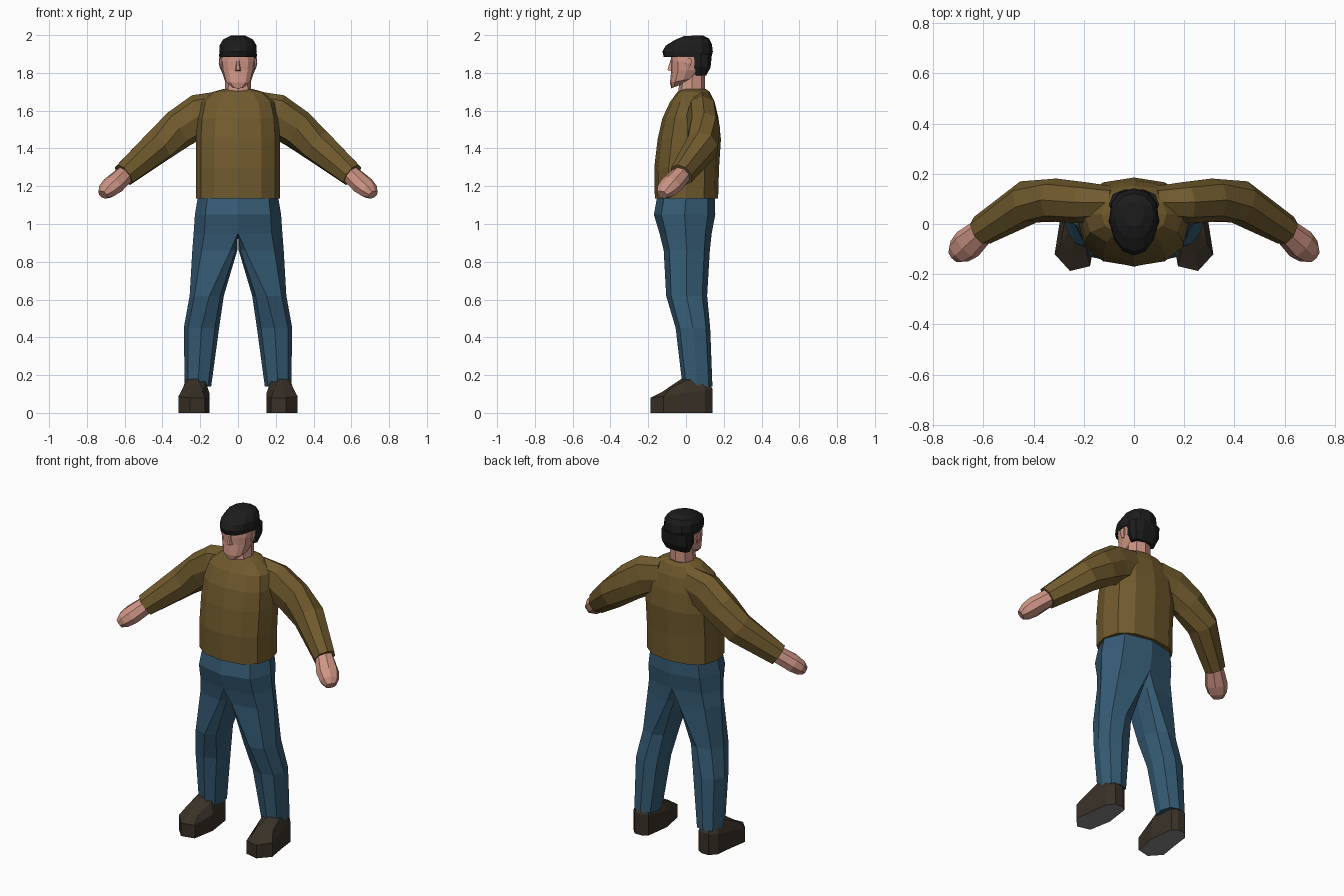
import bpy, bmesh, math
from mathutils import Vector

if "Cube" in bpy.data.objects:
    bpy.data.objects.remove(bpy.data.objects["Cube"])


def material(name, rgb):
    m = bpy.data.materials.new(name)
    m.diffuse_color = (*rgb, 1)
    m.use_nodes = True
    m.node_tree.nodes["Principled BSDF"].inputs["Base Color"].default_value = m.diffuse_color
    return m


SKIN = material("skin", (0.62, 0.30, 0.235))
JUMPER = material("olive_brown", (0.165, 0.104, 0.027))
DENIM = material("denim_blue", (0.036, 0.105, 0.175))
SHOE = material("dark_brown_leather", (0.040, 0.030, 0.020))
SOLE = material("grey_sole", (0.25, 0.25, 0.25))
HAIR = material("black_hair", (0.012, 0.012, 0.012))


def loft(name, rings, mat, mirror=False):
    """Skin a list of equal-length point rings and cap both ends."""
    bm = bmesh.new()
    loops = [[bm.verts.new(p) for p in r] for r in rings]
    n = len(loops[0])
    for a, b in zip(loops, loops[1:]):
        for i in range(n):
            j = (i + 1) % n
            bm.faces.new((a[i], a[j], b[j], b[i]))
    bm.faces.new(loops[0][::-1])
    bm.faces.new(loops[-1])
    bmesh.ops.recalc_face_normals(bm, faces=bm.faces)
    me = bpy.data.meshes.new(name)
    bm.to_mesh(me)
    bm.free()
    me.materials.append(mat)
    ob = bpy.data.objects.new(name, me)
    bpy.context.collection.objects.link(ob)
    if mirror:
        ob.modifiers.new("mirror", 'MIRROR').use_clip = False
    return ob


def power(v, e):
    return math.copysign(abs(v) ** e, v) if abs(v) > 1e-6 else 0.0


def flat_ring(z, x0, x1, y0, y1, n=12, e=0.85, d=0.0, tilt=0.0):
    """Horizontal rounded ring; d flattens the x0 side, tilt lifts the back."""
    pts = []
    for i in range(n):
        t = 2 * math.pi * i / n
        c, s = power(math.cos(t), e), power(math.sin(t), e)
        x = (1 - d) * ((x0 + x1) / 2 + (x1 - x0) / 2 * c) + d * (x0 + (x1 - x0) * max(0, c))
        pts.append((x, (y0 + y1) / 2 + (y1 - y0) / 2 * s, z + tilt * s))
    return pts


def tube(stations, n=8, e=0.9):
    """Rings square to a path; each station is (x, y, z, side radius, up radius)."""
    cs = [Vector(s[:3]) for s in stations]
    rings = []
    for i, s in enumerate(stations):
        d = (cs[min(i + 1, len(cs) - 1)] - cs[max(i - 1, 0)]).normalized()
        u = d.cross(Vector((0, 0, 1))).normalized()
        v = u.cross(d)
        rings.append([cs[i] + u * s[3] * power(math.cos(t), e) + v * s[4] * power(math.sin(t), e)
                      for t in (2 * math.pi * k / n for k in range(n))])
    return rings


# Jumper body: z, half width, front y, back y
body = [(1.135, .222, -.165, .170), (1.30, .222, -.168, .175), (1.45, .222, -.150, .185),
        (1.56, .215, -.125, .172), (1.645, .195, -.085, .152), (1.70, .13, -.045, .125),
        (1.715, .075, -.02, .105)]
loft("jumper_body", [flat_ring(z, -w, w, a, b) for z, w, a, b in body], JUMPER)

# Sleeves
loft("sleeves", tube([(.08, .085, 1.60, .065, .105), (.20, .085, 1.575, .082, .115),
                      (.31, .095, 1.505, .086, .105), (.42, .088, 1.415, .088, .092),
                      (.605, -.025, 1.26, .062, .066)]), JUMPER, True)

# Hands
loft("hands", tube([(.585, -.012, 1.275, .048, .048), (.612, -.035, 1.25, .054, .050),
                    (.662, -.080, 1.205, .064, .052), (.695, -.108, 1.175, .054, .044),
                    (.715, -.125, 1.155, .032, .026)], 8), SKIN, True)

# Trouser legs: z, inner x, outer x, front y, back y, flatness of the inner side
legs = [(1.16, 0, .210, -.150, .152, 1), (1.05, 0, .228, -.170, .155, 1),
        (.95, 0, .235, -.140, .136, 1), (.86, .004, .242, -.118, .126, .7),
        (.62, .075, .256, -.105, .112, .15), (.45, .10, .287, -.055, .128, 0),
        (.14, .142, .282, -.018, .140, 0)]
loft("trousers", [flat_ring(z, i, o, a, b, 8, .8, d) for z, i, o, a, b, d in legs], DENIM, True)

# Shoes: one outline, pulled in towards the ankle, with a sloping top
outline = [(.17, .12), (.20, .14), (.25, .14), (.285, .10), (.297, 0), (.316, -.12),
           (.255, -.187), (.175, -.168), (.15, -.03)]


def shoe_ring(shrink, height):
    return [(.225 + (x - .225) * shrink, .03 + (y - .03) * shrink, height(y)) for x, y in outline]


shoes = loft("shoes", [shoe_ring(1, lambda y: 0),
                       shoe_ring(1, lambda y: .08 + .16 * max(0, min(.3, y + .16))),
                       shoe_ring(.72, lambda y: .175 - .34 * max(0, -y)),
                       shoe_ring(.25, lambda y: .18)], SHOE, True)
shoes.data.materials.append(SOLE)
for f in shoes.data.polygons:
    if f.normal.z < -0.9:
        f.material_index = 1

# Neck
loft("neck", [flat_ring(1.67, -.072, .072, -.045, .10, 8, tilt=.01),
              flat_ring(1.80, -.066, .066, -.03, .10, 8)], SKIN)

# Head, chin to brow
head = [(1.730, .036, -.078, -.015, .012), (1.760, .070, -.085, .05, .012),
        (1.815, .088, -.078, .09, 0), (1.86, .093, -.080, .10, 0), (1.92, .088, -.078, .10, 0)]
loft("head", [flat_ring(z, -w, w, a, b, 12, .8, 0, t) for z, w, a, b, t in head], SKIN)

# Nose: a wedge widening downwards
loft("nose", [[(-.02, -.06, 1.805), (.02, -.06, 1.805), (.008, -.098, 1.815), (-.008, -.098, 1.815)],
              [(-.01, -.06, 1.87), (.01, -.06, 1.87), (.005, -.082, 1.87), (-.005, -.082, 1.87)]], SKIN)

# Ears
loft("ears", [flat_ring(1.82, .080, .094, .0, .022, 6), flat_ring(1.85, .085, .102, -.004, .03, 6),
              flat_ring(1.875, .085, .100, -.002, .03, 6)], SKIN, True)


def egg(z, w, y0, y1, tilt=0):
    """Ring that narrows towards the front."""
    return [(x * (1 if y > .03 else 1 - 1.6 * (.03 - y)), y, h)
            for x, y, h in flat_ring(z, -w, w, y0, y1, 12, .85, 0, tilt)]


# Hair: swept cap with a fringe, and the mass behind the ears
loft("hair_cap", [egg(1.885, .099, -.118, .135), egg(1.912, .103, -.125, .142),
                  egg(1.948, .099, -.108, .137, .004), egg(1.978, .078, -.06, .122, .004),
                  egg(1.997, .04, -.01, .088, .002)], HAIR)
loft("hair_back", [flat_ring(1.785, -.078, .078, .045, .108, 10, .7),
                   flat_ring(1.83, -.096, .096, .026, .132, 10, .7),
                   flat_ring(1.90, -.100, .100, .015, .140, 10, .8)], HAIR)
